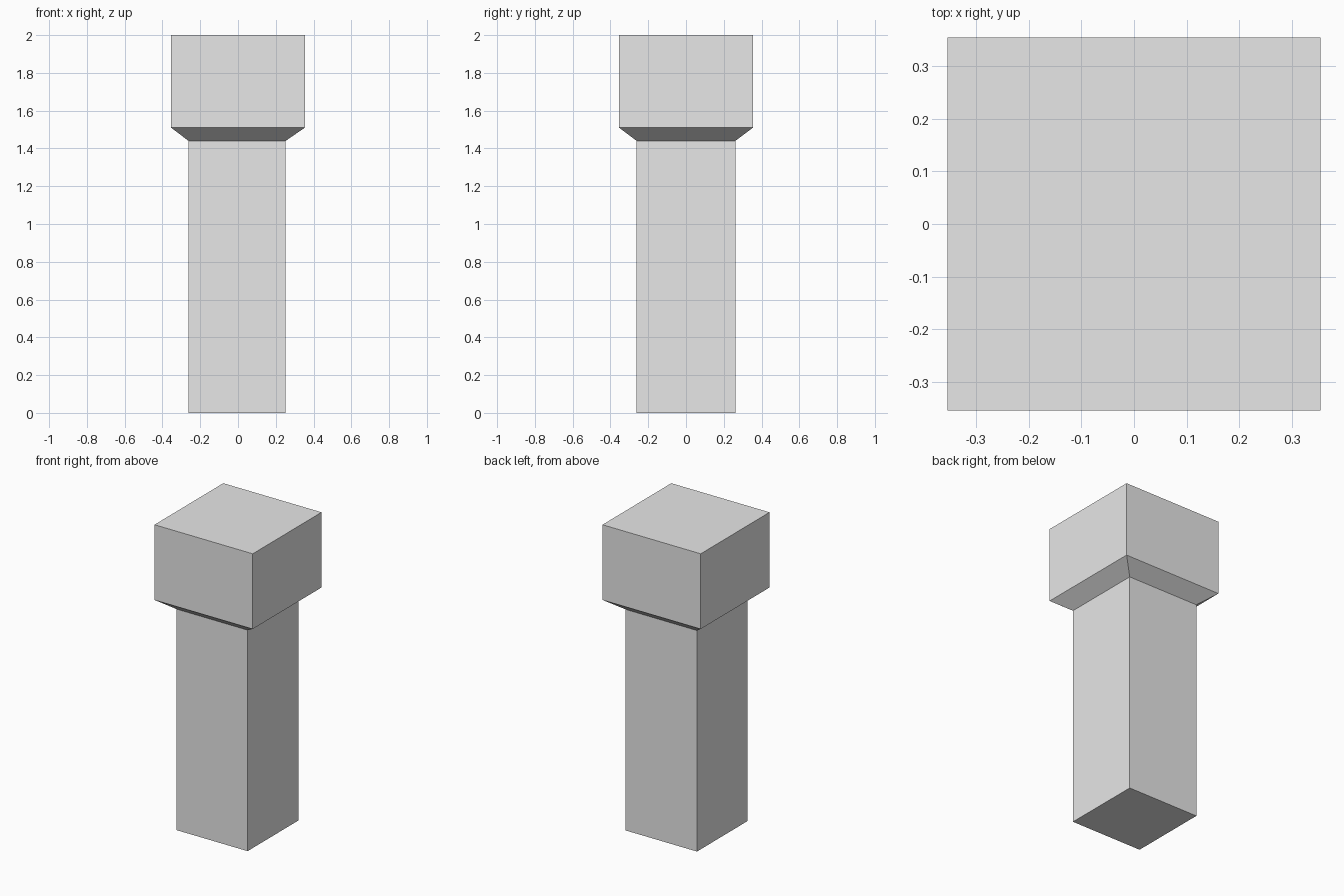
import bpy
import bmesh

default = bpy.data.objects.get("Cube")
if default:
    bpy.data.objects.remove(default, do_unlink=True)

# Single plain grey
grey = bpy.data.materials.new("light_grey")
grey.use_nodes = True
colour = (0.8, 0.8, 0.8, 1.0)
grey.diffuse_color = colour
grey.node_tree.nodes["Principled BSDF"].inputs["Base Color"].default_value = colour

# Square rings, bottom to top: x centre, x half width, y half width, height
SHAFT = (-0.005, 0.257, 0.261)
HEAD = (0.0, 0.354, 0.354)
rings = [(SHAFT, 0.0), (SHAFT, 1.44), (HEAD, 1.51), (HEAD, 2.0)]
corners = [(-1, -1), (1, -1), (1, 1), (-1, 1)]

# Square shaft flaring through a short taper into the block head
bm = bmesh.new()
loops = [[bm.verts.new((cx + sx * hx, sy * hy, z)) for sx, sy in corners]
         for (cx, hx, hy), z in rings]
for low, high in zip(loops, loops[1:]):
    for i in range(4):
        j = (i + 1) % 4
        bm.faces.new((low[i], low[j], high[j], high[i]))
bm.faces.new(loops[0][::-1])
bm.faces.new(loops[-1])
bmesh.ops.recalc_face_normals(bm, faces=bm.faces)

mesh = bpy.data.meshes.new("square_post")
bm.to_mesh(mesh)
bm.free()
mesh.materials.append(grey)
post = bpy.data.objects.new("square_post", mesh)
bpy.context.collection.objects.link(post)
